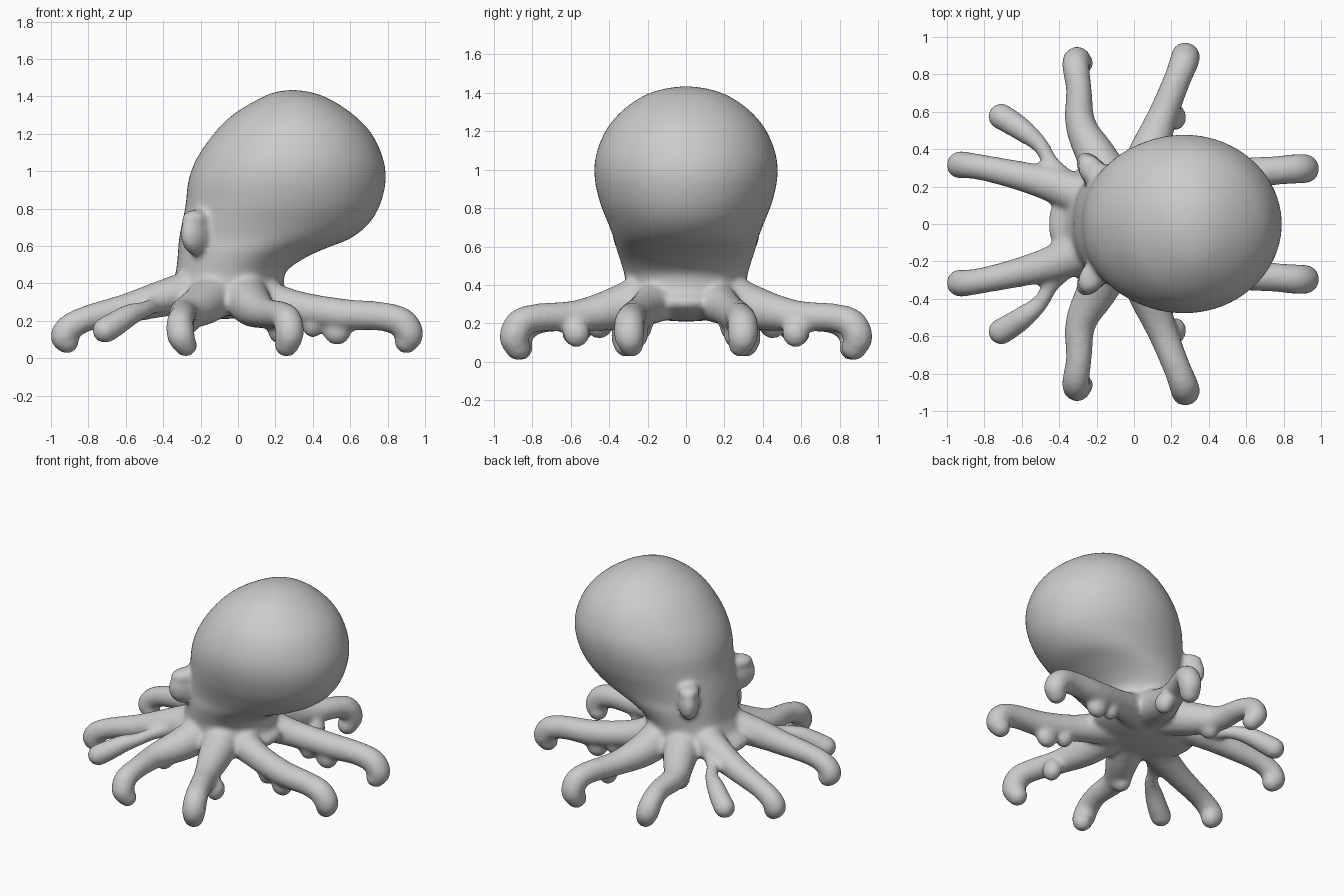
import bpy, bmesh, math
from mathutils import Matrix

bm = bmesh.new()


def catmull(rows, steps):
    """Smooth interpolation through rows of numbers."""
    out = []
    for i in range(len(rows) - 1):
        p0, p1 = rows[max(i - 1, 0)], rows[i]
        p2, p3 = rows[i + 1], rows[min(i + 2, len(rows) - 1)]
        for k in range(steps):
            t = k / steps
            out.append([0.5 * (2 * b + (c - a) * t + (2 * a - 5 * b + 4 * c - d) * t * t
                               + (3 * b - a - 3 * c + d) * t ** 3)
                        for a, b, c, d in zip(p0, p1, p2, p3)])
    return out + [list(rows[-1])]


def blob(loc, radii, turn=0.0):
    m = (Matrix.Translation(loc) @ Matrix.Rotation(turn, 4, 'Z')
         @ Matrix.Diagonal((*radii, 1)))
    bmesh.ops.create_uvsphere(bm, u_segments=32, v_segments=20, radius=1, matrix=m)


def loft(rings):
    for a, b in zip(rings, rings[1:]):
        n = len(a)
        for i in range(n):
            bm.faces.new((a[i], a[(i + 1) % n], b[(i + 1) % n], b[i]))
    bm.faces.new(rings[0][::-1])
    bm.faces.new(rings[-1])


def tube(points, side):
    """Tapered round arm along (x, y, z, radius) points, with rounded ends."""
    curve = bpy.data.curves.new("arm_path", 'CURVE')
    curve.dimensions = '3D'
    curve.bevel_depth = 1.0
    curve.bevel_resolution = 6
    curve.use_fill_caps = True
    path = catmull(points, 5)
    sp = curve.splines.new('POLY')
    sp.points.add(len(path) - 1)
    for p, (x, y, z, r) in zip(sp.points, path):
        p.co = (x, y * side, z, 1)
        p.radius = r
    ob = bpy.data.objects.new("arm_path", curve)
    bpy.context.collection.objects.link(ob)
    ev = ob.evaluated_get(bpy.context.evaluated_depsgraph_get())
    bm.from_mesh(ev.to_mesh())
    ev.to_mesh_clear()
    bpy.data.objects.remove(ob)
    for x, y, z, r in (path[0], path[-1]):
        blob((x, y * side, z), (r, r, r))


# Mantle and head: z, front x, back x, half width
sections = [
    (0.26, -0.36, 0.24, 0.28), (0.36, -0.37, 0.25, 0.31), (0.45, -0.335, 0.25, 0.32),
    (0.52, -0.325, 0.33, 0.34), (0.58, -0.32, 0.45, 0.36), (0.64, -0.315, 0.60, 0.375),
    (0.72, -0.30, 0.70, 0.405), (0.82, -0.28, 0.76, 0.445), (0.95, -0.265, 0.79, 0.475),
    (1.07, -0.22, 0.775, 0.47), (1.20, -0.13, 0.715, 0.42), (1.30, -0.03, 0.62, 0.34),
    (1.38, 0.10, 0.50, 0.23), (1.42, 0.19, 0.40, 0.12), (1.435, 0.28, 0.30, 0.01)]
rings = []
for z, x0, x1, w in catmull(sections, 4):
    square = 0.8 if z < 0.7 else min(1.0, 0.8 + (z - 0.7) * 0.6)
    ring = []
    for i in range(64):
        c, s = math.cos(i * math.tau / 64), math.sin(i * math.tau / 64)
        if c < 0:  # blunter face side
            s = math.copysign(abs(s) ** square, s)
        ring.append(bm.verts.new(((x0 + x1) / 2 + c * (x1 - x0) / 2, s * w, z)))
    rings.append(ring)
loft(rings)

# Web joining the arms underneath
blob((-0.08, 0, 0.31), (0.38, 0.32, 0.10))

# Arms on one side, mirrored to the other
arms = [
    [(0.08, 0.13, 0.33, 0.12), (0.3, 0.21, 0.275, 0.09), (0.55, 0.265, 0.235, 0.085),
     (0.75, 0.285, 0.225, 0.078), (0.87, 0.295, 0.195, 0.08), (0.915, 0.295, 0.13, 0.078),
     (0.9, 0.285, 0.09, 0.065)],
    [(0.03, 0.2, 0.34, 0.13), (0.08, 0.38, 0.275, 0.11), (0.15, 0.57, 0.24, 0.082),
     (0.23, 0.77, 0.23, 0.074), (0.265, 0.86, 0.2, 0.078), (0.275, 0.895, 0.13, 0.078),
     (0.26, 0.875, 0.075, 0.067)],
    [(-0.12, 0.2, 0.34, 0.13), (-0.2, 0.36, 0.28, 0.11), (-0.285, 0.53, 0.24, 0.083),
     (-0.295, 0.72, 0.225, 0.07), (-0.31, 0.83, 0.19, 0.073), (-0.305, 0.875, 0.12, 0.075),
     (-0.28, 0.86, 0.07, 0.062)],
    [(-0.35, 0.2, 0.32, 0.08), (-0.44, 0.32, 0.285, 0.045), (-0.5, 0.42, 0.26, 0.045),
     (-0.58, 0.49, 0.23, 0.06), (-0.66, 0.545, 0.18, 0.068), (-0.71, 0.575, 0.15, 0.07)],
    [(-0.2, 0.12, 0.37, 0.12), (-0.4, 0.2, 0.32, 0.10), (-0.6, 0.255, 0.265, 0.08),
     (-0.8, 0.3, 0.215, 0.07), (-0.9, 0.315, 0.165, 0.072), (-0.93, 0.315, 0.115, 0.074),
     (-0.915, 0.31, 0.09, 0.065)]]
for side in (1, -1):
    for arm in arms:
        tube(arm, side)
    # Lumps under the arms
    blob((0.53, 0.255 * side, 0.145), (0.075, 0.06, 0.075))
    blob((0.40, 0.235 * side, 0.18), (0.06, 0.06, 0.07))
    blob((0.22, 0.57 * side, 0.15), (0.06, 0.07, 0.075))
    blob((-0.27, 0.45 * side, 0.19), (0.06, 0.07, 0.07))
    # Eye bulge and brow
    blob((-0.215, 0.275 * side, 0.665), (0.07, 0.125, 0.12), math.radians(35) * side)
    blob((-0.22, 0.28 * side, 0.745), (0.07, 0.10, 0.05), math.radians(35) * side)

# Fuse everything into one soft skin
bmesh.ops.recalc_face_normals(bm, faces=bm.faces)
mesh = bpy.data.meshes.new("octopus_body")
bm.to_mesh(mesh)
bm.free()
body = bpy.data.objects.new("octopus_body", mesh)
bpy.context.collection.objects.link(body)
remesh = body.modifiers.new("fuse", 'REMESH')
remesh.mode = 'VOXEL'
remesh.voxel_size = 0.016
remesh.use_smooth_shade = True
soft = body.modifiers.new("soften", 'SMOOTH')
soft.factor = 0.5
soft.iterations = 8
